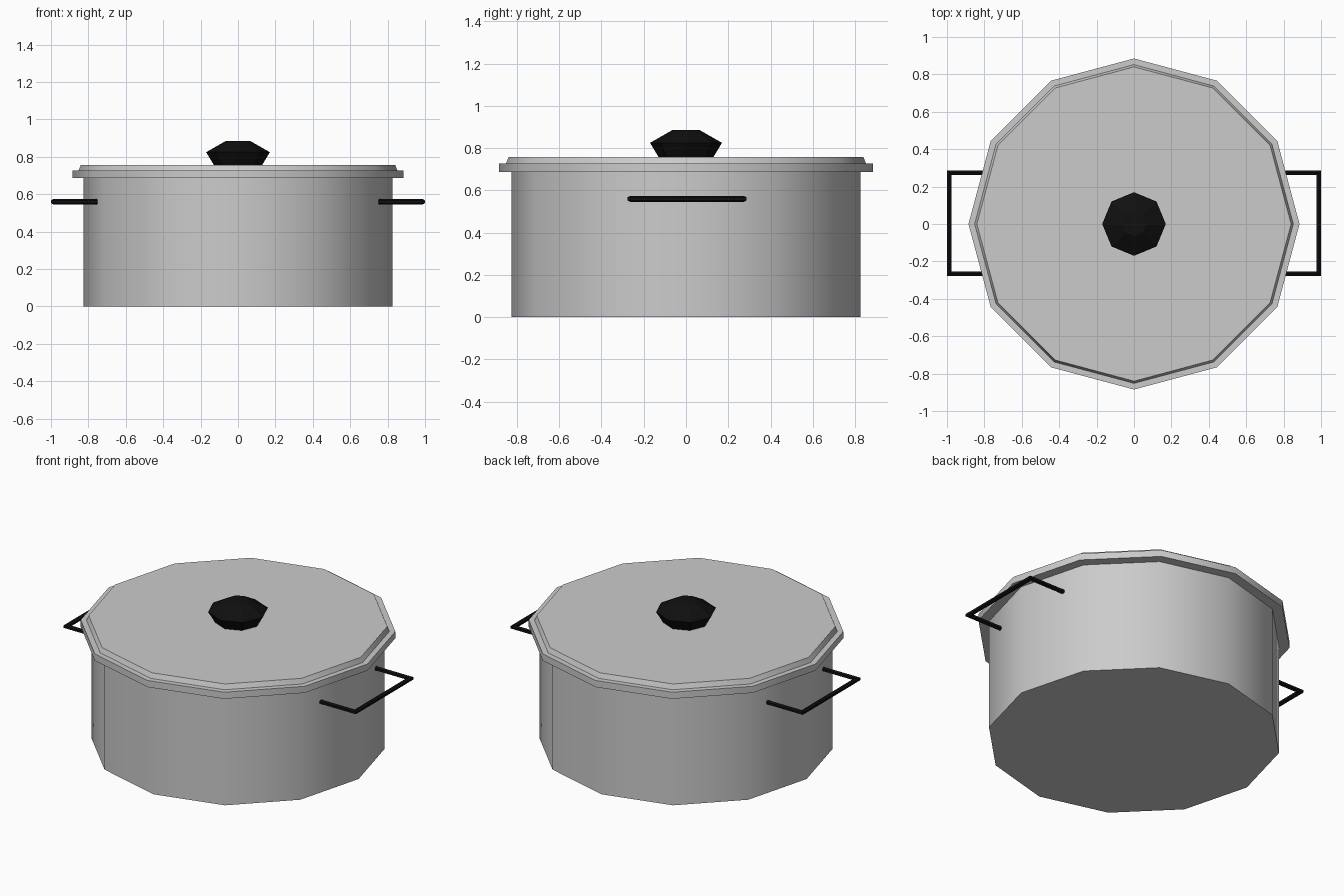
import bpy, bmesh
from math import sin, cos, pi, radians
from mathutils import Vector

if "Cube" in bpy.data.objects:
    bpy.data.objects.remove(bpy.data.objects["Cube"])

black = bpy.data.materials.new("black")
black.diffuse_color = (0.005, 0.005, 0.005, 1)
black.use_nodes = True
black.node_tree.nodes["Principled BSDF"].inputs["Base Color"].default_value = black.diffuse_color


def finish(name, bm, mat=None, smooth=True):
    bmesh.ops.recalc_face_normals(bm, faces=bm.faces)
    me = bpy.data.meshes.new(name)
    bm.to_mesh(me)
    bm.free()
    ob = bpy.data.objects.new(name, me)
    bpy.context.collection.objects.link(ob)
    if mat:
        me.materials.append(mat)
    if smooth:
        bpy.ops.object.select_all(action='DESELECT')
        ob.select_set(True)
        bpy.context.view_layer.objects.active = ob
        bpy.ops.object.shade_smooth_by_angle(angle=radians(40))
    return ob


def skin(name, rings, mat=None, smooth=True):
    """Join rings of points into a capped tube."""
    bm = bmesh.new()
    vs = [[bm.verts.new(p) for p in ring] for ring in rings]
    n = len(vs[0])
    for a, b in zip(vs, vs[1:]):
        for i in range(n):
            j = (i + 1) % n
            bm.faces.new((a[i], a[j], b[j], b[i]))
    bm.faces.new(vs[0])
    bm.faces.new(vs[-1])
    return finish(name, bm, mat, smooth)


def lathe(name, profile, sides, mat=None, smooth=True):
    rings = [[(r * cos(2 * pi * i / sides), r * sin(2 * pi * i / sides), z)
              for i in range(sides)] for r, z in profile]
    return skin(name, rings, mat, smooth)


# Twelve-sided pot body and stepped lid
lathe("pot_body", [(0.825, 0), (0.825, 0.688)], 12)
lathe("lid", [(0.8, 0.686), (0.885, 0.686), (0.885, 0.727),
              (0.852, 0.727), (0.84, 0.757)], 12)

# Eight-sided lid knob
lathe("lid_knob", [(0.128, 0.755), (0.17, 0.825), (0.065, 0.885)], 8, black, False)

# Bent wire handles, six-sided section with mitred corners
R = 0.014
for name, s in (("right_handle", 1), ("left_handle", -1)):
    path = [((0.75, -0.265), (0, -1)), ((0.988, -0.265), (1, -1)),
            ((0.988, 0.275), (1, 1)), ((0.75, 0.275), (0, 1))]
    rings = []
    for (x, y), (nx, ny) in path:
        rings.append([Vector((s * (x + nx * R * sin(k * pi / 3)),
                              y + ny * R * sin(k * pi / 3),
                              0.56 + R * cos(k * pi / 3))) for k in range(6)])
    skin(name, rings, black, False)
